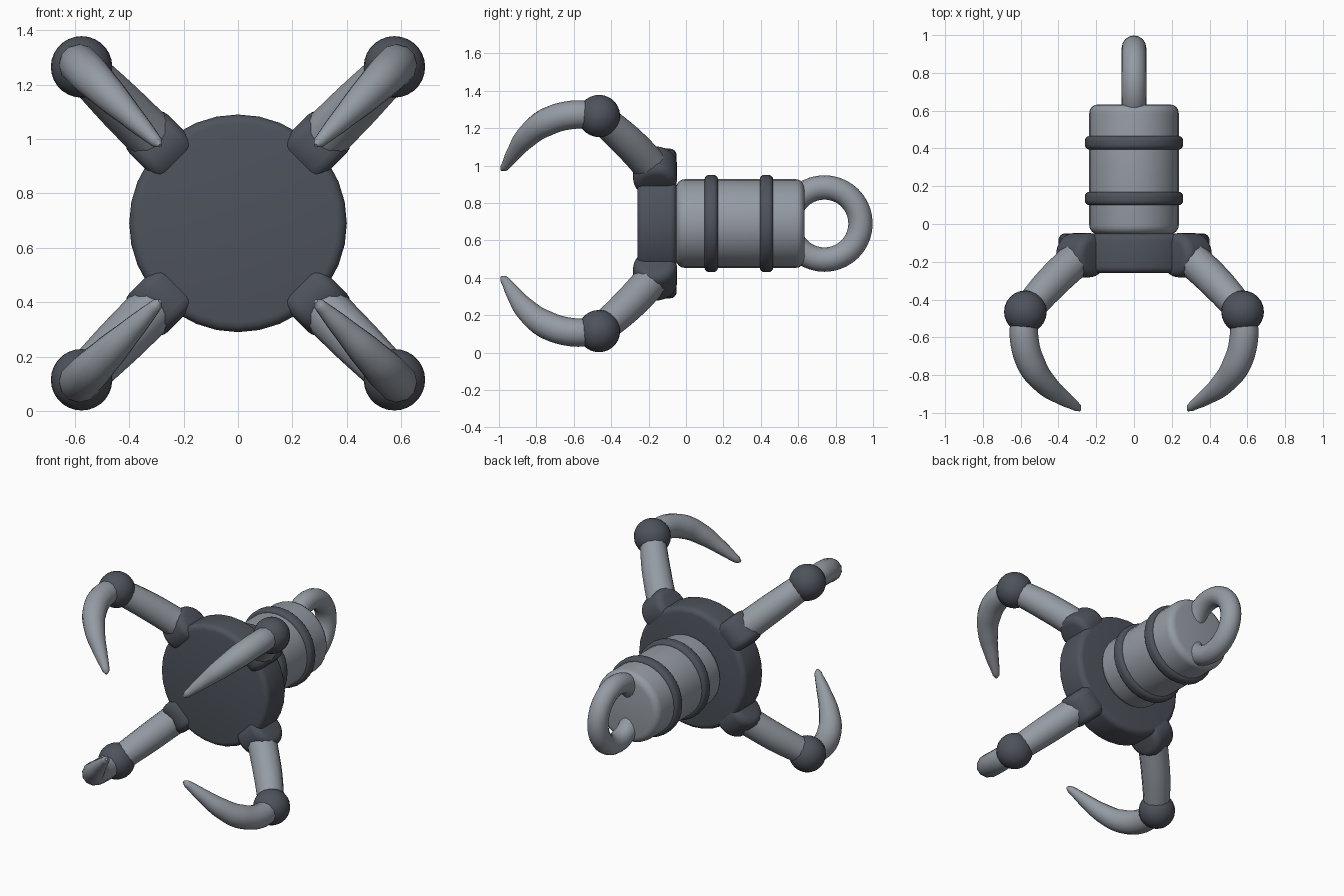
import bpy
from math import pi
from mathutils import Vector, Euler

default = bpy.data.objects.get("Cube")
if default:
    bpy.data.objects.remove(default)

MID = 0.69  # height of the main axis


def make_material(name, rgb):
    mat = bpy.data.materials.new(name)
    mat.use_nodes = True
    mat.diffuse_color = (*rgb, 1)
    mat.node_tree.nodes["Principled BSDF"].inputs["Base Color"].default_value = (*rgb, 1)
    return mat


DARK = make_material("dark steel", (0.075, 0.085, 0.105))
LIGHT = make_material("light steel", (0.30, 0.33, 0.37))


def finish(name, mat):
    obj = bpy.context.object
    obj.name = name
    obj.data.materials.clear()
    obj.data.materials.append(mat)
    bpy.ops.object.shade_smooth_by_angle(angle=pi / 4)
    return obj


def rounded_drum(name, mat, centre, axis, radius, length, bevel, sides=32):
    rot = Vector(axis).to_track_quat('Z', 'Y').to_euler()
    bpy.ops.mesh.primitive_cylinder_add(vertices=sides, radius=radius, depth=length,
                                        location=centre, rotation=rot)
    mod = bpy.context.object.modifiers.new("round edges", 'BEVEL')
    mod.width = bevel
    mod.segments = 4
    mod.limit_method = 'ANGLE'
    bpy.ops.object.modifier_apply(modifier=mod.name)
    return finish(name, mat)


def tapered_tube(name, mat, points):
    """Sweep a round section along (position, radius) points."""
    curve = bpy.data.curves.new(name, 'CURVE')
    curve.dimensions = '3D'
    curve.bevel_depth = 1
    curve.bevel_resolution = 4
    curve.resolution_u = 6
    curve.use_fill_caps = True
    spline = curve.splines.new('BEZIER')
    spline.bezier_points.add(len(points) - 1)
    for bp, (pos, rad) in zip(spline.bezier_points, points):
        bp.co = pos
        bp.radius = rad
        bp.handle_left_type = bp.handle_right_type = 'AUTO'
    obj = bpy.data.objects.new(name, curve)
    bpy.context.collection.objects.link(obj)
    bpy.ops.object.select_all(action='DESELECT')
    obj.select_set(True)
    bpy.context.view_layer.objects.active = obj
    bpy.ops.object.convert(target='MESH')
    return finish(name, mat)


# Hub, shank and bands along the y axis
Y = (0, 1, 0)
rounded_drum("hub", DARK, (0, -0.155, MID), Y, 0.40, 0.21, 0.035)
rounded_drum("shank", LIGHT, (0, 0.29, MID), Y, 0.237, 0.685, 0.045)
for label, y in (("front", 0.135), ("rear", 0.43)):
    rounded_drum(label + "_band", DARK, (0, y, MID), Y, 0.26, 0.072, 0.025)

# Rope ring at the back
bpy.ops.mesh.primitive_torus_add(location=(0, 0.74, MID), rotation=Euler((0, pi / 2, 0)),
                                 major_radius=0.193, minor_radius=0.065,
                                 major_segments=40, minor_segments=16)
finish("rope_ring", LIGHT)

# Claw profile as (outward offset in x and z, y, radius)
CLAW = [(0.575, -0.465, 0.072), (0.582, -0.60, 0.076), (0.54, -0.75, 0.075),
        (0.465, -0.85, 0.062), (0.375, -0.92, 0.042), (0.298, -0.973, 0.022),
        (0.286, -0.986, 0.008)]

# Four hinged arms, each with elbow and claw
for sx, side in ((1, "left"), (-1, "right")):
    for sz, level in ((1, "upper"), (-1, "lower")):
        tag = f"{level}_{side}_"

        def place(out, y):
            return (sx * out, y, MID + sz * out)

        rounded_drum(tag + "hinge", DARK, place(0.277, -0.165), (sx, 0, -sz),
                     0.118, 0.20, 0.045, 24)
        tapered_tube(tag + "arm", LIGHT, [(place(0.283, -0.165), 0.094),
                                          (place(0.436, -0.31), 0.09),
                                          (place(0.575, -0.465), 0.08)])
        bpy.ops.mesh.primitive_uv_sphere_add(segments=24, ring_count=14, radius=0.113,
                                             location=place(0.575, -0.465))
        finish(tag + "elbow", DARK)
        tapered_tube(tag + "claw", LIGHT, [(place(o, y), r) for o, y, r in CLAW])
